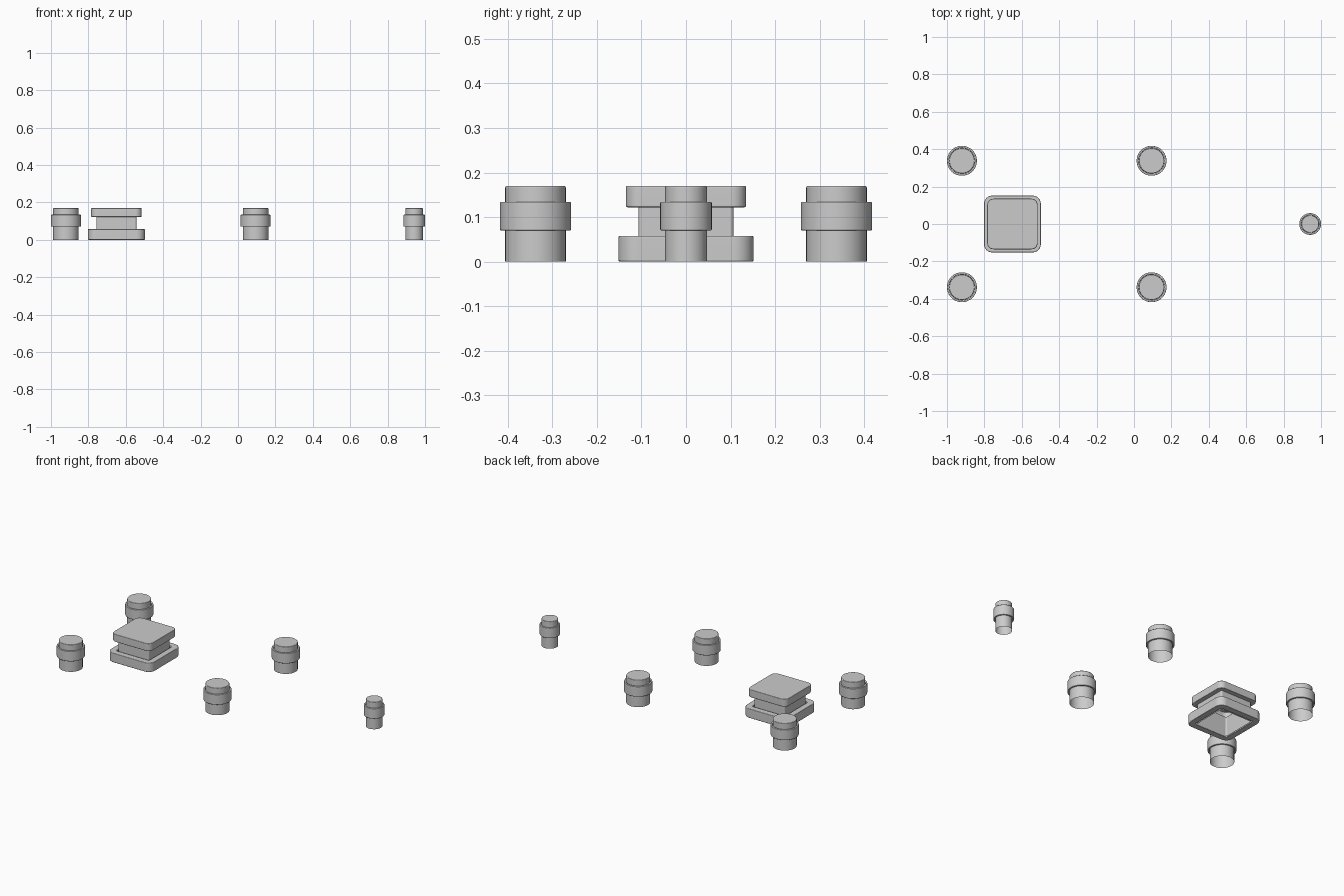
import bpy
import bmesh
from math import cos, sin, pi, radians

cube = bpy.data.objects.get("Cube")
if cube:
    bpy.data.objects.remove(cube, do_unlink=True)

grey = bpy.data.materials.new("plain grey")
grey.use_nodes = True
COLOUR = (0.6, 0.6, 0.6, 1)
grey.diffuse_color = COLOUR
grey.node_tree.nodes["Principled BSDF"].inputs["Base Color"].default_value = COLOUR


def outline(half, core, steps):
    """Rounded square of the given half width; core 0 gives a circle."""
    points = []
    for quarter, (sx, sy) in enumerate([(1, 1), (-1, 1), (-1, -1), (1, -1)]):
        for i in range(steps + (1 if core else 0)):
            a = (quarter + i / steps) * pi / 2
            r = half - core
            points.append((sx * core + r * cos(a), sy * core + r * sin(a)))
    return points


def sweep(name, x, y, profile, core=0, steps=10, cap=False, closed=False, bevel=0.004):
    """Carry a (half width, z) profile round an outline, then soften its edges."""
    bm = bmesh.new()
    rings = [[bm.verts.new((px, py, z)) for px, py in outline(half, core, steps)]
             for half, z in profile]
    pairs = list(zip(rings, rings[1:]))
    if closed:
        pairs.append((rings[-1], rings[0]))
    for low, high in pairs:
        n = len(low)
        for i in range(n):
            j = (i + 1) % n
            bm.faces.new((low[i], low[j], high[j], high[i]))
    if cap:
        bm.faces.new(rings[-1])
    bm.normal_update()
    edges = [e for e in bm.edges
             if len(e.link_faces) == 2 and e.calc_face_angle() > radians(50)]
    if edges and bevel:
        bmesh.ops.bevel(bm, geom=edges, offset=bevel, segments=3, profile=0.5,
                        affect='EDGES', clamp_overlap=True)
    mesh = bpy.data.meshes.new(name)
    bm.to_mesh(mesh)
    bm.free()
    mesh.materials.append(grey)
    obj = bpy.data.objects.new(name, mesh)
    obj.location = (x, y, 0)
    bpy.context.collection.objects.link(obj)
    bpy.ops.object.select_all(action='DESELECT')
    obj.select_set(True)
    bpy.context.view_layer.objects.active = obj
    bpy.ops.object.shade_smooth_by_angle(angle=radians(35))
    obj.modifiers.new("flat tops", 'WEIGHTED_NORMAL').keep_sharp = True
    return obj


def ring(inner, outer, low, high):
    return [(inner, low), (outer, low), (outer, high), (inner, high)]


TOP = 0.17


def post(name, x, y, radius, collar):
    """Hollow capped tube with a loose collar round it."""
    sweep(name + "_tube", x, y, [(radius, 0), (radius, TOP)], cap=True)
    sweep(name + "_collar", x, y, ring(radius + 0.001, collar, 0.07, 0.134),
          closed=True, bevel=0.003)


# Four large posts and one small post
for side, y in (("front", -0.338), ("back", 0.338)):
    post(side + "_right_post", -0.92, y, 0.068, 0.08)
    post(side + "_left_post", 0.094, y, 0.068, 0.08)
post("small_post", 0.942, 0, 0.047, 0.058)

# Square pedestal: frame at the foot, hollow column, wide cap
PX = -0.65
sweep("pedestal_frame", PX, 0, ring(0.113, 0.152, 0, 0.058), core=0.108, steps=6, closed=True)
sweep("pedestal_column", PX, 0, [(0.107, 0), (0.107, 0.123)], core=0.098, steps=6)
sweep("pedestal_cap", PX, 0, [(0.107, 0.122), (0.135, 0.122), (0.135, TOP)],
      core=0.102, steps=6, cap=True)
